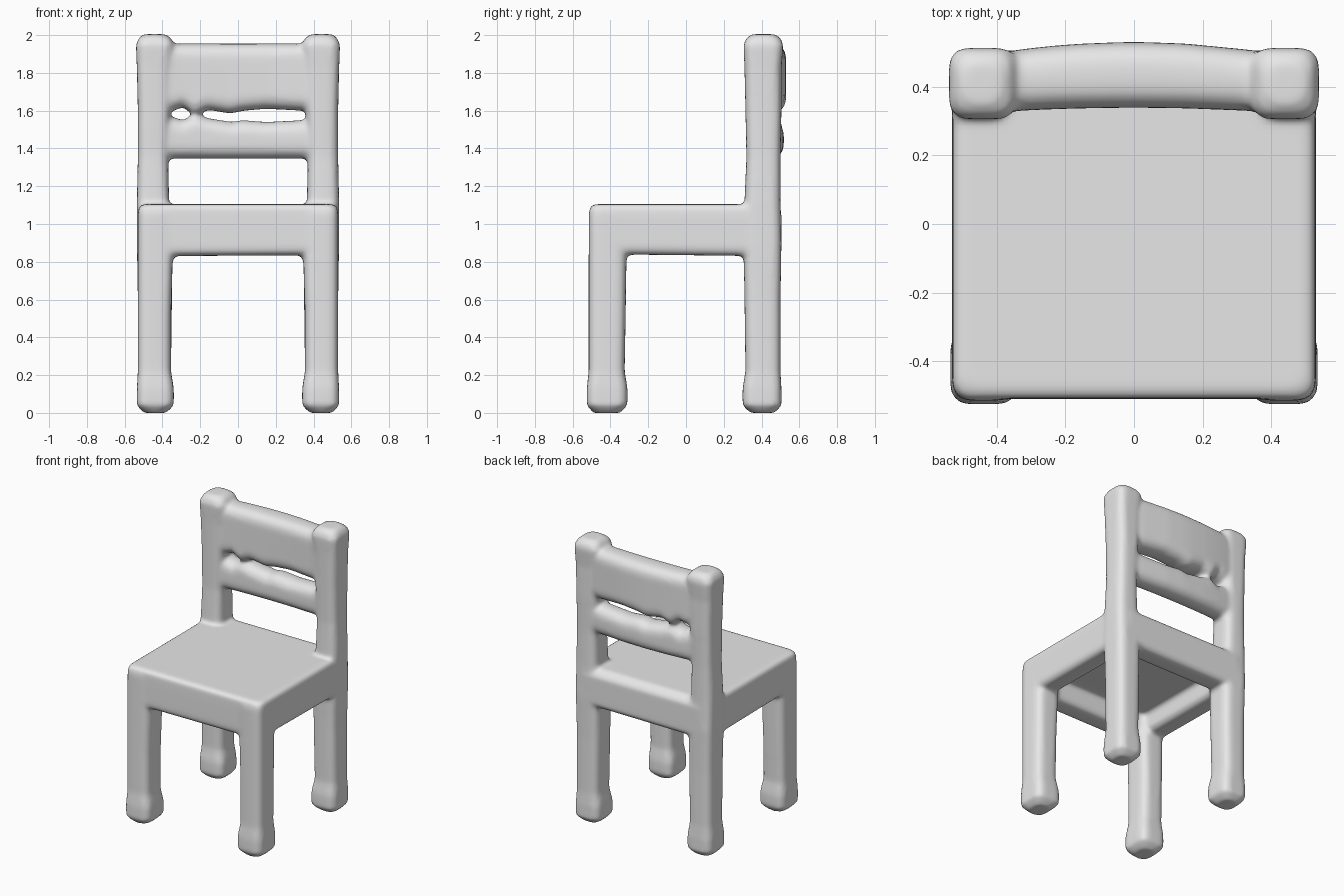
import bpy
import bmesh
import math
from mathutils import Vector

cube = bpy.data.objects.get("Cube")
if cube:
    bpy.data.objects.remove(cube, do_unlink=True)

clay = bpy.data.materials.new("plain grey")
clay.use_nodes = True
grey = (0.8, 0.8, 0.8, 1.0)
clay.diffuse_color = grey
clay.node_tree.nodes["Principled BSDF"].inputs["Base Color"].default_value = grey

bm = bmesh.new()


def rounded_rect(u0, u1, v0, v1, radius, steps=4):
    """Outline of a rectangle with round corners."""
    r = min(radius, (u1 - u0) * 0.49, (v1 - v0) * 0.49)
    corners = [(u1 - r, v1 - r), (u0 + r, v1 - r), (u0 + r, v0 + r), (u1 - r, v0 + r)]
    points = []
    for i, (cu, cv) in enumerate(corners):
        for k in range(steps + 1):
            a = (i + k / steps) * math.pi / 2
            points.append((cu + r * math.cos(a), cv + r * math.sin(a)))
    return points


def loft(axis, stations, radius, mirror=False):
    """Skin rounded rectangles (position, u0, u1, v0, v1) along an axis."""
    place = {
        "x": lambda t, u, v: Vector((t, u, v)),
        "y": lambda t, u, v: Vector((u, t, v)),
        "z": lambda t, u, v: Vector((u, v, t)),
    }[axis]
    for side in ((1, -1) if mirror else (1,)):
        rings = []
        for t, *rect in stations:
            ring = [place(t, u, v) for u, v in rounded_rect(*rect, radius)]
            rings.append([bm.verts.new((p.x * side, p.y, p.z)) for p in ring])
        faces = [bm.faces.new(rings[0]), bm.faces.new(rings[-1])]
        n = len(rings[0])
        for a, b in zip(rings, rings[1:]):
            for i in range(n):
                j = (i + 1) % n
                faces.append(bm.faces.new((a[i], a[j], b[j], b[i])))
        bmesh.ops.recalc_face_normals(bm, faces=faces)


# Front legs with slightly swollen feet
loft("z", [
    (0.0, 0.38, 0.50, -0.49, -0.35),
    (0.04, 0.34, 0.535, -0.525, -0.31),
    (0.13, 0.34, 0.535, -0.525, -0.31),
    (0.22, 0.355, 0.53, -0.515, -0.325),
    (0.50, 0.355, 0.53, -0.515, -0.32),
    (0.84, 0.345, 0.53, -0.515, -0.315),
    (1.06, 0.35, 0.53, -0.515, -0.32),
], 0.05, mirror=True)

# Back posts, feet to finials
loft("z", [
    (0.0, 0.38, 0.50, 0.34, 0.47),
    (0.04, 0.34, 0.535, 0.30, 0.505),
    (0.13, 0.34, 0.535, 0.30, 0.505),
    (0.22, 0.355, 0.53, 0.315, 0.50),
    (0.60, 0.35, 0.53, 0.31, 0.50),
    (0.90, 0.35, 0.535, 0.305, 0.505),
    (1.12, 0.365, 0.535, 0.31, 0.50),
    (1.35, 0.37, 0.53, 0.32, 0.50),
    (1.60, 0.36, 0.53, 0.315, 0.505),
    (1.82, 0.355, 0.535, 0.31, 0.505),
    (1.95, 0.34, 0.54, 0.305, 0.515),
    (1.985, 0.355, 0.525, 0.32, 0.50),
    (2.005, 0.385, 0.50, 0.35, 0.47),
], 0.05, mirror=True)

# Seat board
loft("z", [
    (0.97, -0.51, 0.51, -0.49, 0.45),
    (1.085, -0.53, 0.53, -0.512, 0.48),
    (1.105, -0.51, 0.51, -0.49, 0.46),
], 0.05)

# Seat aprons: sides, front and back
loft("y", [(-0.45, 0.375, 0.53, 0.84, 1.09), (0.45, 0.375, 0.53, 0.83, 1.09)],
     0.04, mirror=True)
for y0, y1 in ((-0.51, -0.35), (0.34, 0.505)):
    loft("x", [(-0.45, y0, y1, 0.83, 1.09), (0.45, y0, y1, 0.835, 1.09)], 0.04)

# Wide top rail with an uneven lower edge, bowed backwards
top_edge = [(-0.42, 1.60), (-0.34, 1.60), (-0.29, 1.62), (-0.23, 1.57), (-0.16, 1.605),
            (-0.04, 1.585), (0.03, 1.60), (0.15, 1.61), (0.34, 1.60), (0.42, 1.60)]
# Narrow lower rail with an uneven upper edge
low_edge = [(-0.42, 1.58), (-0.34, 1.565), (-0.29, 1.55), (-0.23, 1.58), (-0.16, 1.56),
            (-0.03, 1.54), (0.02, 1.55), (0.15, 1.54), (0.34, 1.55), (0.42, 1.57)]


def bow(x):
    return 0.035 * (1 - (x / 0.42) ** 2)


loft("x", [(x, 0.325 + bow(x) * 0.4, 0.495 + bow(x), z, 1.955) for x, z in top_edge], 0.07)
loft("x", [(x, 0.335 + bow(x) * 0.4, 0.49 + bow(x) * 0.8, 1.345, z) for x, z in low_edge], 0.07)

# Fuse the parts into one softly rounded body
mesh = bpy.data.meshes.new("chair_body")
bm.to_mesh(mesh)
bm.free()
mesh.materials.append(clay)
chair = bpy.data.objects.new("chair_body", mesh)
bpy.context.collection.objects.link(chair)

fuse = chair.modifiers.new("fuse", "REMESH")
fuse.mode = "VOXEL"
fuse.voxel_size = 0.014
fuse.use_smooth_shade = True
soften = chair.modifiers.new("soften", "SMOOTH")
soften.factor = 0.5
soften.iterations = 8
